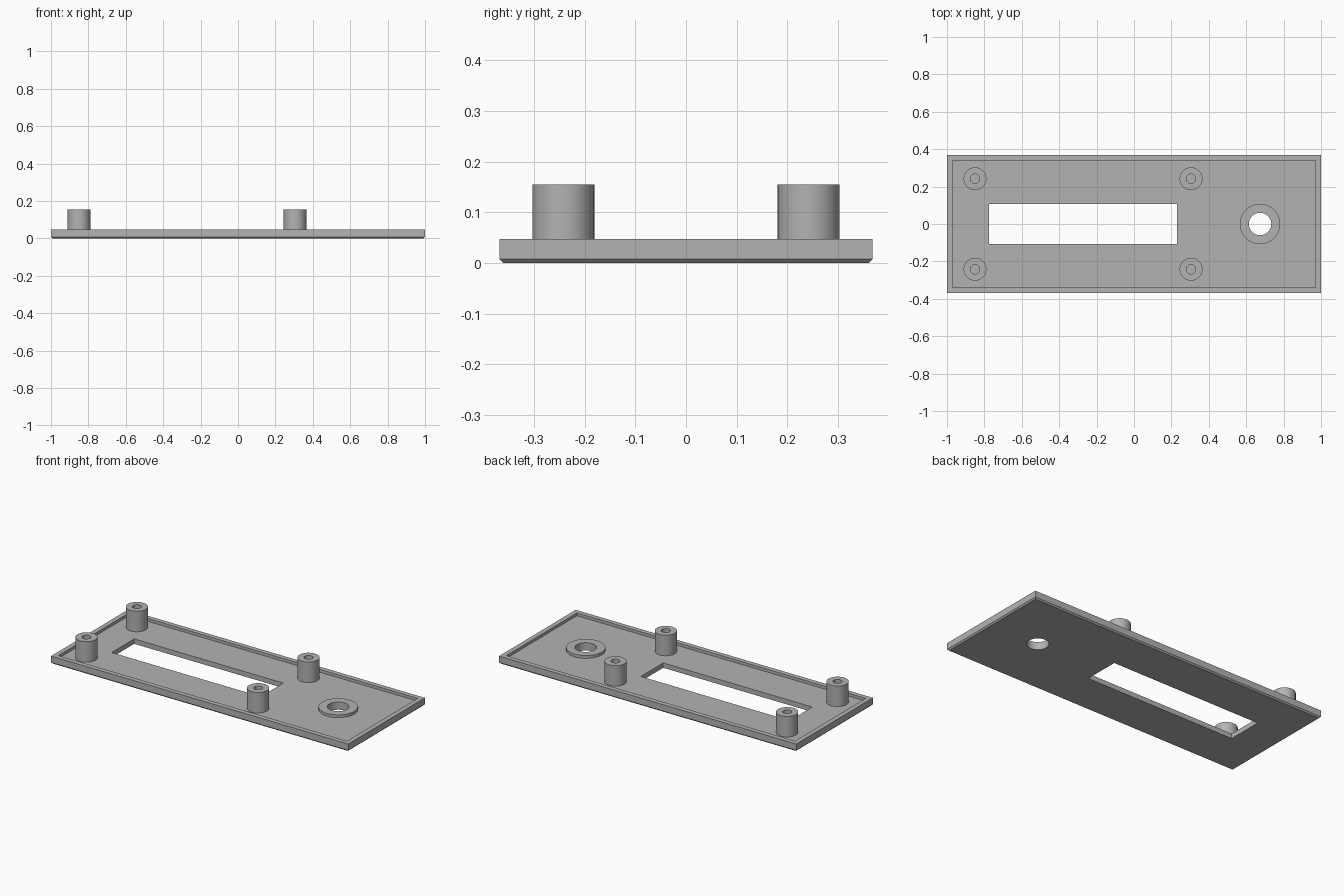
import bpy, bmesh, math

cube = bpy.data.objects.get("Cube")
if cube:
    bpy.data.objects.remove(cube, do_unlink=True)

grey = bpy.data.materials.new("plain grey")
grey.use_nodes = True
colour = (0.45, 0.45, 0.45, 1)
grey.diffuse_color = colour
grey.node_tree.nodes["Principled BSDF"].inputs["Base Color"].default_value = colour

HALF_X, HALF_Y = 1.0, 0.368
FLOOR, TOP, POST_TOP = 0.03, 0.047, 0.155
HOLE_X, HOLE_R = 0.674, 0.06


def add_stack(name, loops, closed_ring=False):
    """Skin a series of equal-length point loops; cap the ends or join them."""
    bm = bmesh.new()
    rings = [[bm.verts.new(p) for p in loop] for loop in loops]
    n = len(rings[0])
    pairs = list(zip(rings, rings[1:]))
    if closed_ring:
        pairs.append((rings[-1], rings[0]))
    else:
        bm.faces.new(rings[0])
        bm.faces.new(rings[-1])
    for a, b in pairs:
        for i in range(n):
            j = (i + 1) % n
            bm.faces.new((a[i], a[j], b[j], b[i]))
    bmesh.ops.recalc_face_normals(bm, faces=bm.faces)
    mesh = bpy.data.meshes.new(name)
    bm.to_mesh(mesh)
    bm.free()
    mesh.materials.append(grey)
    obj = bpy.data.objects.new(name, mesh)
    bpy.context.collection.objects.link(obj)
    return obj


def rect(x0, x1, y0, y1, z):
    return [(x0, y0, z), (x1, y0, z), (x1, y1, z), (x0, y1, z)]


def inset_rect(d, z):
    return rect(d - HALF_X, HALF_X - d, d - HALF_Y, HALF_Y - d, z)


def circle(cx, cy, r, z, n=48):
    angles = [math.tau * i / n for i in range(n)]
    return [(cx + r * math.cos(a), cy + r * math.sin(a), z) for a in angles]


def smooth(obj):
    bpy.ops.object.select_all(action="DESELECT")
    obj.select_set(True)
    bpy.context.view_layer.objects.active = obj
    bpy.ops.object.shade_smooth_by_angle(angle=math.radians(30))


def cut(target, cutter):
    cutter.hide_render = True
    mod = target.modifiers.new("cut", "BOOLEAN")
    mod.operation = "DIFFERENCE"
    mod.solver = "EXACT"
    mod.object = cutter
    bpy.context.view_layer.objects.active = target
    bpy.ops.object.modifier_apply(modifier=mod.name)
    bpy.data.objects.remove(cutter, do_unlink=True)


# Shallow tray with a chamfered underside and a raised rim
panel = add_stack("panel", [
    inset_rect(0.008, 0), inset_rect(0, 0.008), inset_rect(0, TOP),
    inset_rect(0.029, TOP), inset_rect(0.029, FLOOR)])

# Long window and round hole through the tray
cut(panel, add_stack("window_cutter", [
    rect(-0.774, 0.229, -0.108, 0.108, z) for z in (-0.1, 0.1)]))
cut(panel, add_stack("hole_cutter", [
    circle(HOLE_X, 0, HOLE_R, z) for z in (-0.1, 0.1)]))
smooth(panel)

# Raised collar around the round hole
collar = add_stack("hole_collar", [
    circle(HOLE_X, 0, r, z) for r, z in (
        (0.108, FLOOR), (0.108, TOP), (HOLE_R, TOP), (HOLE_R, FLOOR))], True)
smooth(collar)

# Four hollow screw posts
for x, side in ((-0.85, "right"), (0.305, "left")):
    for y, end in ((-0.242, "front"), (0.242, "back")):
        post = add_stack(f"{end}_{side}_post", [
            circle(x, y, r, z) for r, z in (
                (0.061, FLOOR - 0.005), (0.061, POST_TOP),
                (0.025, POST_TOP), (0.025, FLOOR))])
        smooth(post)
